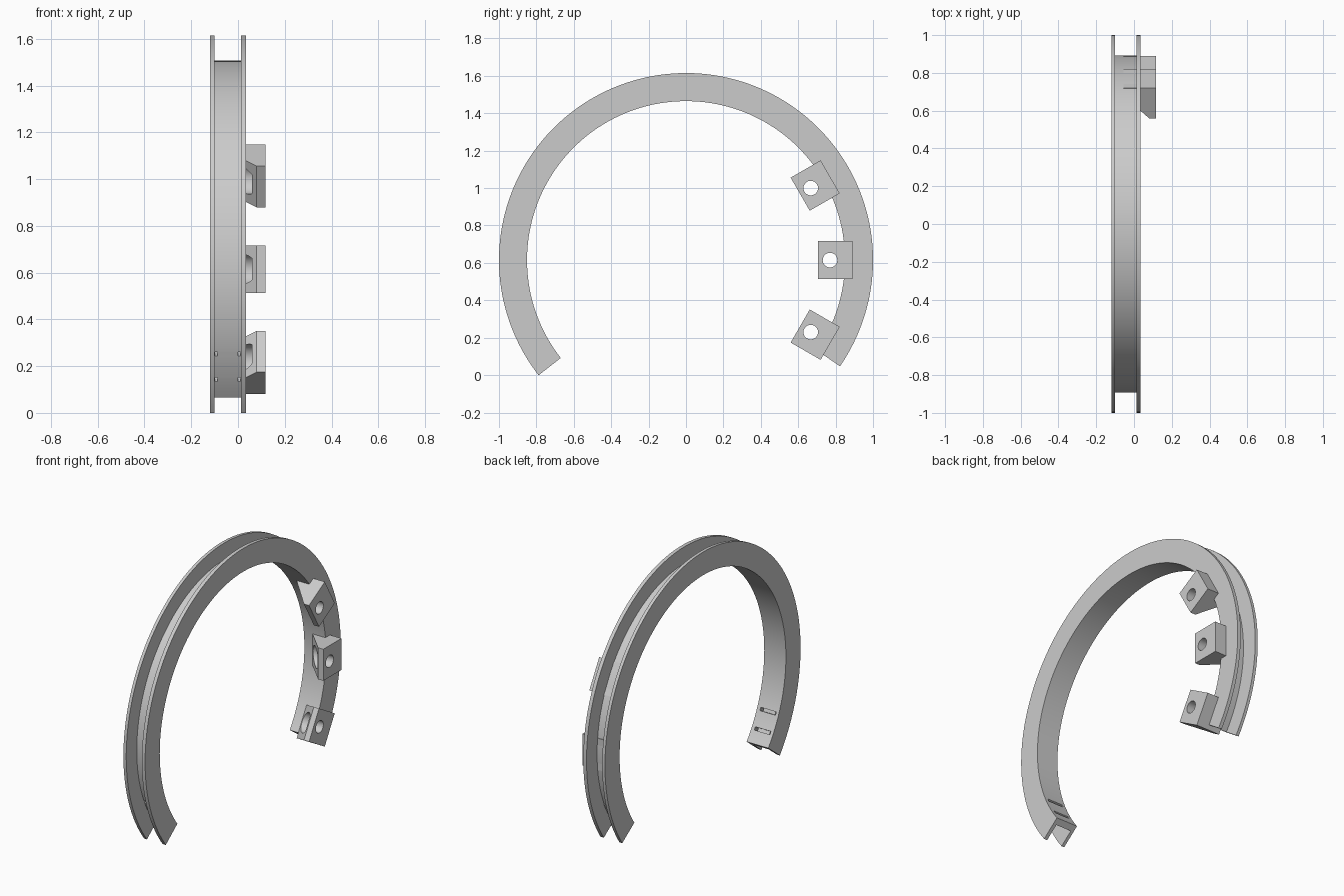
import bpy, bmesh, math
from mathutils import Matrix, Vector

old = bpy.data.objects.get("Cube")
if old:
    bpy.data.objects.remove(old, do_unlink=True)

CENTRE = Vector((0, 0, 0.615))
START, END = math.radians(-34.6), math.radians(218)
FLOOR, INNER, OUTER = 0.892, 0.85, 1.0      # ring radii
X0, X1, X2, X3 = -0.12, -0.1, 0.012, 0.035   # flange faces

grey = bpy.data.materials.new("Light grey")
grey.use_nodes = True
colour = (0.6, 0.6, 0.6, 1)
grey.diffuse_color = colour
grey.node_tree.nodes["Principled BSDF"].inputs["Base Color"].default_value = colour


def finish(bm, name):
    bmesh.ops.recalc_face_normals(bm, faces=bm.faces)
    mesh = bpy.data.meshes.new(name)
    bm.to_mesh(mesh)
    bm.free()
    mesh.materials.append(grey)
    ob = bpy.data.objects.new(name, mesh)
    bpy.context.collection.objects.link(ob)
    return ob


def select(ob):
    bpy.ops.object.select_all(action="DESELECT")
    ob.select_set(True)
    bpy.context.view_layer.objects.active = ob


def cut(ob, cutter):
    select(ob)
    mod = ob.modifiers.new("Cut", "BOOLEAN")
    mod.operation, mod.solver, mod.object = "DIFFERENCE", "EXACT", cutter
    bpy.ops.object.modifier_apply(modifier=mod.name)
    bpy.data.objects.remove(cutter, do_unlink=True)


def smooth(ob):
    select(ob)
    bpy.ops.object.shade_smooth_by_angle(angle=math.radians(30))


def placed(angle):
    return Matrix.Translation(CENTRE) @ Matrix.Rotation(angle, 4, "X")


def box(name, xs, rs, width, angle):
    """Box spanning xs across and rs radially, at an angle round the ring."""
    bm = bmesh.new()
    size = Matrix.Diagonal((xs[1] - xs[0], rs[1] - rs[0], width, 1))
    mid = Matrix.Translation((sum(xs) / 2, sum(rs) / 2, 0))
    bmesh.ops.create_cube(bm, size=1, matrix=placed(angle) @ mid @ size)
    ob = finish(bm, name)
    ob.hide_render = True
    return ob


# Open ring with a channel section
bm = bmesh.new()
section = [(X0, INNER), (X3, INNER), (X3, OUTER), (X2, OUTER),
           (X2, FLOOR), (X1, FLOOR), (X1, OUTER), (X0, OUTER)]
verts = [bm.verts.new(placed(START) @ Vector((x, r, 0))) for x, r in section]
face = bm.faces.new(verts)
steps = 120
swept = bmesh.ops.spin(bm, geom=[face], cent=CENTRE, axis=(1, 0, 0),
                       angle=END - START, steps=steps, use_duplicate=False)
bm.faces.new([bm.verts.new(v.co) for v in verts]) if not face.is_valid else None
bmesh.ops.remove_doubles(bm, verts=bm.verts, dist=1e-5)
ring = finish(bm, "channel_ring")

# Tie slots near the front end: shallow inside groove, through holes at its ends
for degrees in (204, 212):
    a = math.radians(degrees)
    cut(ring, box("slot_cutter", (X1, X2), (0.8, INNER + 0.015), 0.02, a))
    for xs in ((X1 + 0.001, X1 + 0.013), (X2 - 0.013, X2 - 0.001)):
        cut(ring, box("hole_cutter", xs, (0.8, 0.95), 0.019, a))
smooth(ring)


def mount(name, degrees):
    """Bracket with a sloping underside and a counterbored screw hole."""
    place = placed(math.radians(degrees))
    bm = bmesh.new()
    side = [(0.117, 0.705), (0.08, 0.705), (-0.055, 0.842), (-0.055, 0.89), (0.117, 0.89)]
    base = bm.faces.new([bm.verts.new((x, r, -0.102)) for x, r in side])
    out = bmesh.ops.extrude_face_region(bm, geom=[base])
    moved = [g for g in out["geom"] if isinstance(g, bmesh.types.BMVert)]
    bmesh.ops.translate(bm, verts=moved, vec=(0, 0, 0.204))
    if base.is_valid and len(bm.faces) < 7:
        bm.faces.new([bm.verts.new(v.co) for v in base.verts])
        bmesh.ops.remove_doubles(bm, verts=bm.verts, dist=1e-5)
    bmesh.ops.transform(bm, matrix=place, verts=bm.verts)
    ob = finish(bm, name)
    for radius, low, high in ((0.064, -0.2, 0.06), (0.039, -0.1, 0.2)):
        bm = bmesh.new()
        turn = Matrix.Translation(((low + high) / 2, 0.77, 0)) @ Matrix.Rotation(math.pi / 2, 4, "Y")
        bmesh.ops.create_cone(bm, cap_ends=True, segments=40, radius1=radius,
                              radius2=radius, depth=high - low, matrix=place @ turn)
        cut(ob, finish(bm, "bore_cutter"))
    smooth(ob)


for name, degrees in (("lower_mount", -30), ("middle_mount", 0), ("upper_mount", 30)):
    mount(name, degrees)
